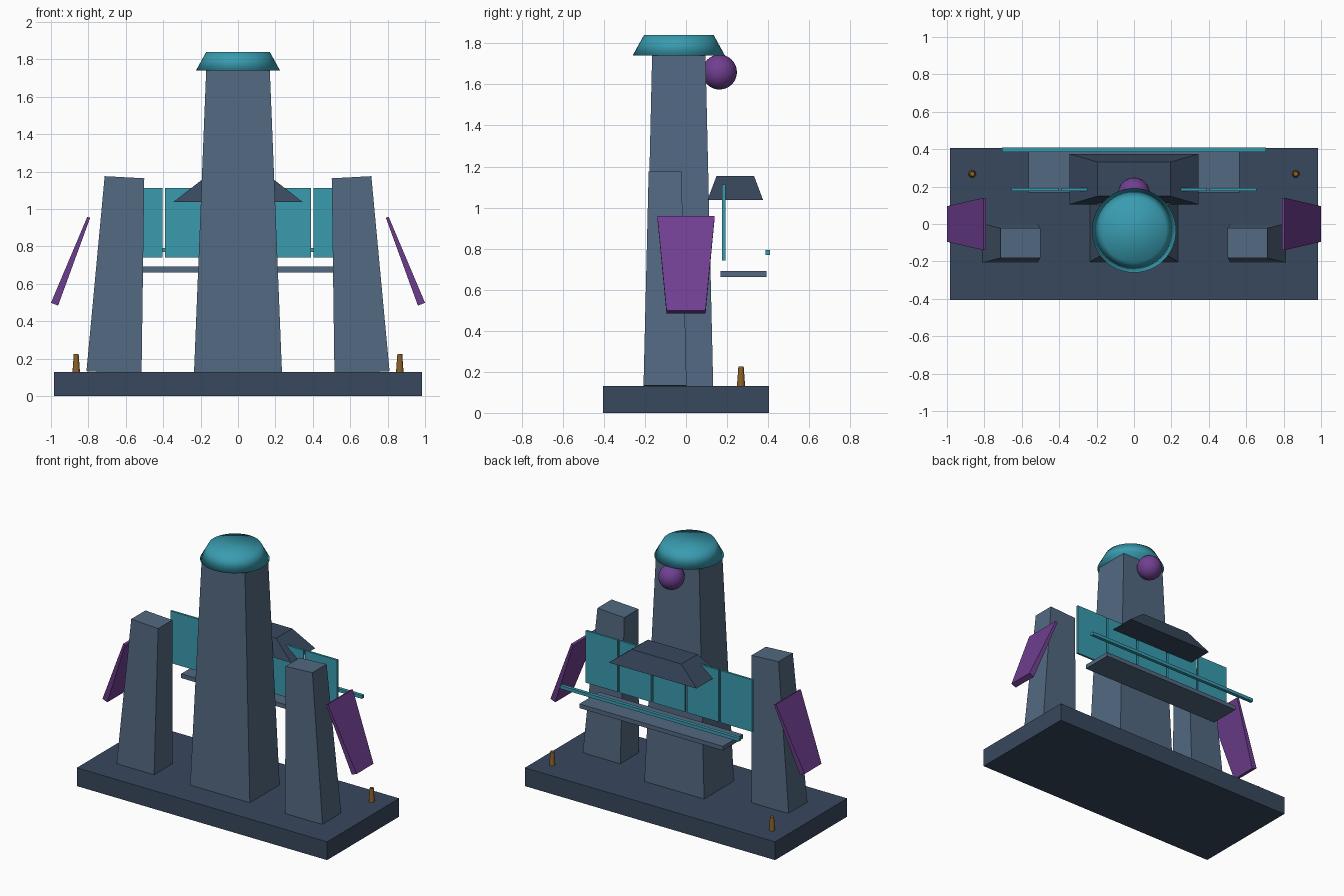
import bpy, math
from mathutils import Matrix, Vector

if "Cube" in bpy.data.objects:
    bpy.data.objects.remove(bpy.data.objects["Cube"])


def material(name, rgb):
    m = bpy.data.materials.new(name)
    m.diffuse_color = (*rgb, 1)
    m.use_nodes = True
    m.node_tree.nodes["Principled BSDF"].inputs["Base Color"].default_value = m.diffuse_color
    return m


STONE = material("slate", (0.085, 0.14, 0.22))
DARK = material("dark_slate", (0.04, 0.065, 0.11))
TEAL = material("teal", (0.04, 0.33, 0.43))
PURPLE = material("purple", (0.16, 0.05, 0.28))
BRONZE = material("bronze", (0.25, 0.12, 0.02))


def frustum(name, bottom, top, size_b, size_t, mat):
    """Tapered block between two centres, leaning in the x-z plane."""
    b, t = Vector(bottom), Vector(top)
    axis = t - b
    rot = Matrix.Rotation(math.atan2(axis.x, axis.z), 3, 'Y')
    verts = []
    for c, (w, d) in ((b, size_b), (t, size_t)):
        for sx, sy in ((-1, -1), (1, -1), (1, 1), (-1, 1)):
            verts.append(c + rot @ Vector((sx * w / 2, sy * d / 2, 0)))
    faces = [(3, 2, 1, 0), (4, 5, 6, 7)]
    faces += [(i, (i + 1) % 4, (i + 1) % 4 + 4, i + 4) for i in range(4)]
    me = bpy.data.meshes.new(name)
    me.from_pydata(verts, [], faces)
    me.materials.append(mat)
    ob = bpy.data.objects.new(name, me)
    bpy.context.collection.objects.link(ob)
    return ob


def box(name, x, y, z0, z1, w, d, mat):
    return frustum(name, (x, y, z0), (x, y, z1), (w, d), (w, d), mat)


def cone(name, x, y, z0, z1, r0, r1, sides, mat):
    bpy.ops.mesh.primitive_cone_add(vertices=sides, radius1=r0, radius2=r1,
                                    depth=z1 - z0, location=(x, y, (z0 + z1) / 2))
    ob = bpy.context.object
    ob.name = name
    ob.data.materials.append(mat)
    return ob


# Base slab and central tower
box("base", 0, 0, 0, 0.13, 1.97, 0.81, DARK)
frustum("central_tower", (0, -0.035, 0.13), (0, -0.035, 1.745),
        (0.47, 0.335), (0.34, 0.26), STONE)

# Smooth tapered cap and round orb behind it
cone("tower_cap", 0, -0.035, 1.74, 1.84, 0.225, 0.17, 48, TEAL)
bpy.ops.object.shade_smooth()
bpy.ops.mesh.primitive_uv_sphere_add(segments=32, ring_count=16, radius=0.085,
                                     location=(0, 0.163, 1.66))
orb = bpy.context.object
orb.name = "orb"
orb.data.materials.append(PURPLE)
bpy.ops.object.shade_smooth()

# Mirrored side towers, hanging fins and pegs
for s, side in ((-1, "left"), (1, "right")):
    frustum(side + "_tower", (s * 0.663, -0.102, 0.125), (s * 0.607, -0.102, 1.17),
            (0.295, 0.21), (0.212, 0.16), STONE)
    frustum(side + "_fin", (s * 0.981, 0, 0.491), (s * 0.798, 0, 0.956),
            (0.041, 0.19), (0.016, 0.28), PURPLE)
    cone(side + "_peg", s * 0.865, 0.268, 0.13, 0.226, 0.02, 0.013, 16, BRONZE)
    bpy.ops.object.shade_smooth_by_angle()

# Row of five screen panels
for i in range(5):
    box(f"screen_panel_{i + 1}", (i - 2) * 0.265, 0.184, 0.742, 1.112, 0.25, 0.015, TEAL)

# Canopy, balcony shelf and rail at the back
frustum("canopy", (0, 0.24, 1.038), (0, 0.24, 1.155), (0.69, 0.27), (0.39, 0.182), DARK)
box("balcony", 0, 0.28, 0.662, 0.692, 1.13, 0.224, STONE)
box("rail", 0, 0.398, 0.77, 0.793, 1.41, 0.024, TEAL)
